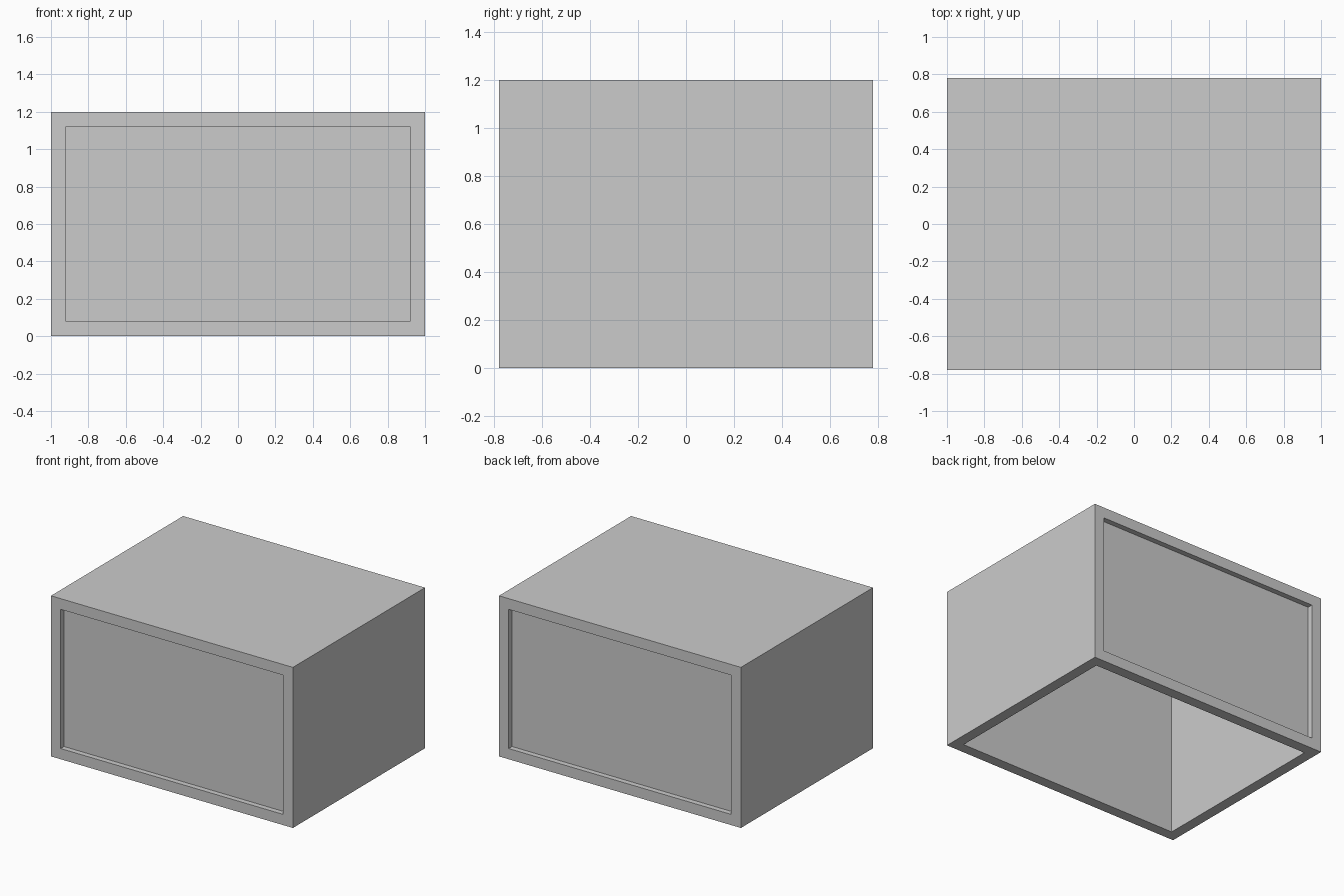
import bpy, bmesh
from mathutils import Vector

if "Cube" in bpy.data.objects:
    bpy.data.objects.remove(bpy.data.objects["Cube"])


def finish(bm, name):
    mesh = bpy.data.meshes.new(name)
    bm.to_mesh(mesh)
    bm.free()
    obj = bpy.data.objects.new(name, mesh)
    bpy.context.collection.objects.link(obj)
    return obj


# Cabinet shell: a 3 x 3 x 3 cell layout with one watertight skin around the solid cells
cuts = ((-1, -0.92, 0.92, 1), (-0.78, -0.70, 0.70, 0.78), (0, 0.08, 1.12, 1.2))


def solid(c):
    i, j, k = c
    if not all(0 <= v <= 2 for v in c):
        return False
    return i != 1 or k == 2 or (k == 0 and j != 1)   # sides, top, bottom rails


bm = bmesh.new()
for cell in ((i, j, k) for i in range(3) for j in range(3) for k in range(3)):
    if not solid(cell):
        continue
    for axis in range(3):
        for side in (0, 1):
            beside = list(cell)
            beside[axis] += 2 * side - 1
            if solid(beside):
                continue
            u, v = (axis + 1) % 3, (axis + 2) % 3
            corners = []
            for du, dv in ((0, 0), (1, 0), (1, 1), (0, 1)):
                n = list(cell)
                n[axis] += side
                n[u] += du
                n[v] += dv
                corners.append(bm.verts.new([cuts[a][n[a]] for a in range(3)]))
            bm.faces.new(corners if side else corners[::-1])
bmesh.ops.remove_doubles(bm, verts=bm.verts, dist=1e-4)
finish(bm, "cabinet_shell")

# Recessed panels, flush with the inside of the frame
for sign, name in ((-1, "front_panel"), (1, "back_panel")):
    bm = bmesh.new()
    bmesh.ops.create_cube(bm, size=1)
    bmesh.ops.scale(bm, vec=Vector((1.84, 0.04, 1.04)), verts=bm.verts)
    bmesh.ops.translate(bm, vec=Vector((0, sign * 0.72, 0.60)), verts=bm.verts)
    finish(bm, name)
